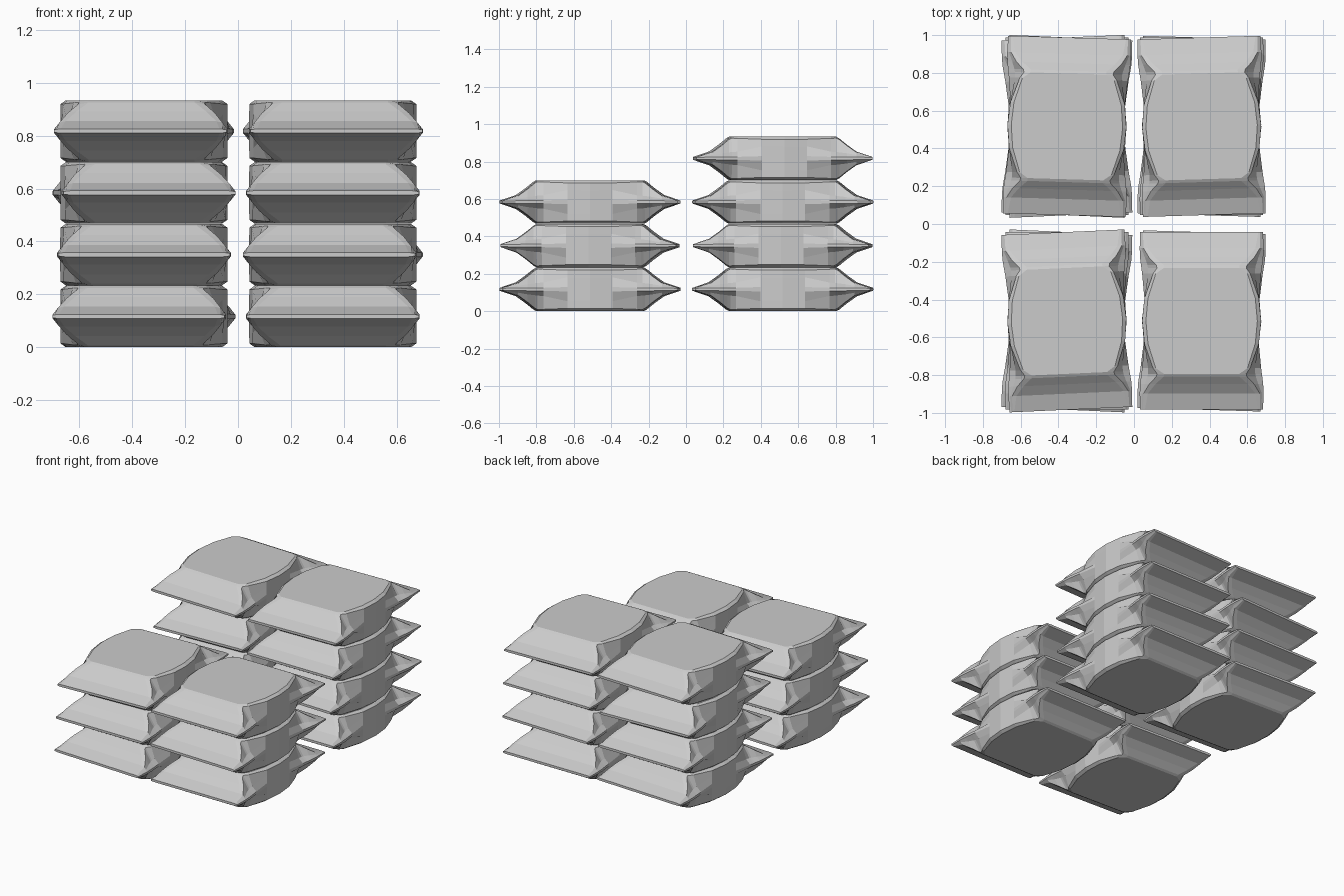
import bpy, bmesh

if "Cube" in bpy.data.objects:
    bpy.data.objects.remove(bpy.data.objects["Cube"])

# Quarter cross-sections of one sack: distance from middle along y, then
# (half-width, half-height) of flat top, rounded shoulder, gusset fold, seam fin
SECTIONS = [
    (0.00, [(.295, .116), (.315, .102), (.316, .062), (.316, .012)]),
    (0.12, [(.284, .116), (.303, .102), (.303, .064), (.303, .012)]),
    (0.25, [(.243, .116), (.257, .107), (.283, .036), (.315, .008)]),
    (0.28, [(.200, .116), (.236, .108), (.284, .034), (.319, .008)]),
    (0.295, [(.200, .108), (.240, .101), (.287, .032), (.321, .008)]),
    (0.335, [(.245, .074), (.278, .068), (.300, .027), (.326, .008)]),
    (0.385, [(.285, .037), (.308, .032), (.319, .018), (.328, .007)]),
    (0.47, [(.300, .008), (.310, .007), (.317, .006), (.325, .005)]),
]


def sack_mesh():
    """Loft the mirrored cross-sections into a closed, gusseted sack."""
    stations = [(-y, q) for y, q in reversed(SECTIONS[1:])] + SECTIONS
    bm = bmesh.new()
    rings = []
    for y, q in stations:
        right = q + [(x, -z) for x, z in reversed(q)]
        ring = right + [(-x, z) for x, z in reversed(right)]
        rings.append([bm.verts.new((x, y, z)) for x, z in ring])
    n = len(rings[0])
    for a, b in zip(rings, rings[1:]):
        for i in range(n):
            j = (i + 1) % n
            bm.faces.new((a[i], a[j], b[j], b[i]))
    bm.faces.new(rings[0])
    bm.faces.new(rings[-1])
    bmesh.ops.recalc_face_normals(bm, faces=bm.faces)
    mesh = bpy.data.meshes.new("sack")
    bm.to_mesh(mesh)
    bm.free()
    return mesh


MESH = sack_mesh()

# Stacks: name, centre x, centre y, slight twist of each layer from the bottom
STACKS = [
    ("front_left", -.355, -.513, [-.045, 0, .045]),
    ("front_right", .358, -.513, [0, -.03, 0]),
    ("back_left", -.355, .517, [-.045, 0, .045, -.03]),
    ("back_right", .358, .517, [0, -.03, 0, .03]),
]
for name, x, y, twists in STACKS:
    for layer, twist in enumerate(twists):
        sack = bpy.data.objects.new(f"{name}_sack_{layer + 1}", MESH)
        sack.location = (x, y, .117 + .2333 * layer)
        sack.rotation_euler.z = twist
        bpy.context.collection.objects.link(sack)
